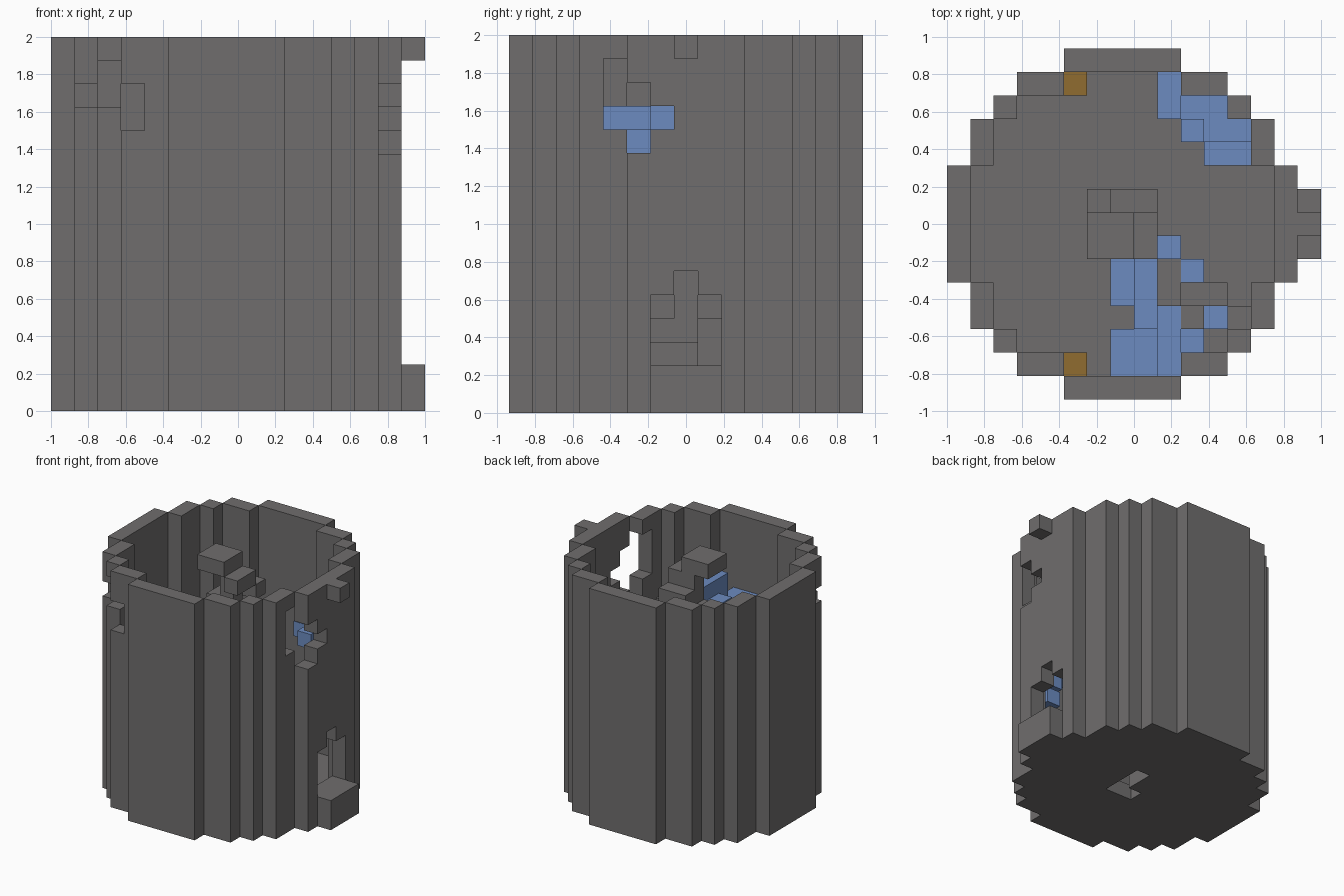
import bpy, bmesh
from mathutils import Vector

if "Cube" in bpy.data.objects:
    bpy.data.objects.remove(bpy.data.objects["Cube"], do_unlink=True)

S = 0.125                      # edge of one block
ORIGIN = Vector((-1, -0.9375, 0))
MID = 7                        # tower axis, in blocks
TOP = 16


def material(name, rgb):
    m = bpy.data.materials.new(name)
    m.use_nodes = True
    m.diffuse_color = (*rgb, 1)
    m.node_tree.nodes["Principled BSDF"].inputs["Base Color"].default_value = (*rgb, 1)
    return m


stone = material("grey stone", (0.16, 0.155, 0.155))
water = material("blue water", (0.15, 0.26, 0.53))
flame = material("amber torch", (0.28, 0.15, 0.03))


def box(xs, ys, zs):
    """Block cells for inclusive ranges."""
    return {(i, j, k) for i in range(xs[0], xs[1] + 1)
            for j in range(ys[0], ys[1] + 1) for k in range(zs[0], zs[1] + 1)}


def build(name, cells, mat):
    """Outer skin of a set of blocks, merged into flat panels."""
    bm = bmesh.new()
    for c in cells:
        for axis in range(3):
            for side in (0, 1):
                n = list(c)
                n[axis] += 2 * side - 1
                if tuple(n) in cells:
                    continue
                u, v = (axis + 1) % 3, (axis + 2) % 3
                quad = []
                for a, b in ((0, 0), (1, 0), (1, 1), (0, 1)):
                    p = Vector(c)
                    p[axis] += side
                    p[u] += a
                    p[v] += b
                    quad.append(bm.verts.new(ORIGIN + p * S))
                bm.faces.new(quad if side else quad[::-1])
    bmesh.ops.remove_doubles(bm, verts=bm.verts[:], dist=0.001)
    bmesh.ops.dissolve_limit(bm, angle_limit=0.01, verts=bm.verts[:], edges=bm.edges[:])
    mesh = bpy.data.meshes.new(name)
    bm.to_mesh(mesh)
    bm.free()
    mesh.materials.append(mat)
    ob = bpy.data.objects.new(name, mesh)
    bpy.context.collection.objects.link(ob)


def in_disc(i, j):
    return (i - MID) ** 2 + (j - MID) ** 2 <= 56


disc = {(i, j) for i in range(15) for j in range(15) if in_disc(i, j)}
ring = {(i, j) for i, j in disc
        if not all(in_disc(i + a, j + b) for a, b in ((1, 0), (-1, 0), (0, 1), (0, -1)))}

# Round wall and floor
wall = {(i, j, k) for i, j in ring for k in range(TOP)}
wall |= {(i, j, 0) for i, j in disc}
# Doorway, broken gap beside it, broken gap at the front left
wall -= box((14, 14), (6, 8), (2, 4)) | {(14, 7, 5)}
wall -= box((13, 13), (4, 4), (12, 14)) | box((14, 14), (5, 5), (11, 13)) | {(14, 6, 12)}
wall -= {(1, 3, 13)} | box((2, 2), (2, 2), (13, 14)) | box((3, 3), (1, 1), (12, 13))
# Stairwell opening in the floor
wall -= box((8, 8), (6, 8), (0, 0)) | {(7, 6, 0)}
# Doorstep and top bracket
wall |= box((15, 15), (6, 8), (0, 1)) | {(15, 7, 15)}
build("tower_wall", wall, stone)

# Spiral stair: two treads per level around a central post
treads = [((6, 8), (6, 7)), ((8, 8), (7, 8)), ((8, 6), (8, 7)), ((6, 6), (7, 6))]
stair = box((MID, MID), (MID, MID), (1, 15)) | {(6, 7, 15)}
for k in range(1, TOP):
    stair |= {(i, j, k) for i, j in treads[k % 4]}
build("spiral_stair", stair, stone)

# Stone ledge carrying the water
ledge = box((9, 9), (4, 5), (11, 11)) | box((10, 11), (4, 4), (10, 10))
ledge |= {(10, 3, 9), (12, 3, 8)}
build("stone_ledge", ledge, stone)

# Falling water: upper run, lower run, rear run
upper = box((7, 7), (4, 5), (11, 11)) | box((8, 8), (3, 5), (11, 12))
upper |= {(9, 6, 12), (10, 5, 11)}
build("upper_water", upper, water)
lower = box((7, 8), (1, 2), (10, 10)) | box((9, 9), (1, 3), (9, 9))
lower |= {(10, 2, 8), (11, 3, 6)}
build("lower_water", lower, water)
rear = box((9, 9), (12, 13), (9, 9)) | box((10, 11), (12, 12), (8, 8))
rear |= {(10, 11, 9)} | box((11, 12), (11, 11), (8, 8)) | box((11, 12), (10, 10), (7, 7))
build("rear_water", rear, water)

# Wall torches
for name, j in (("front_torch", 1), ("back_torch", 13)):
    build(name, {(5, j, 8)}, flame)
